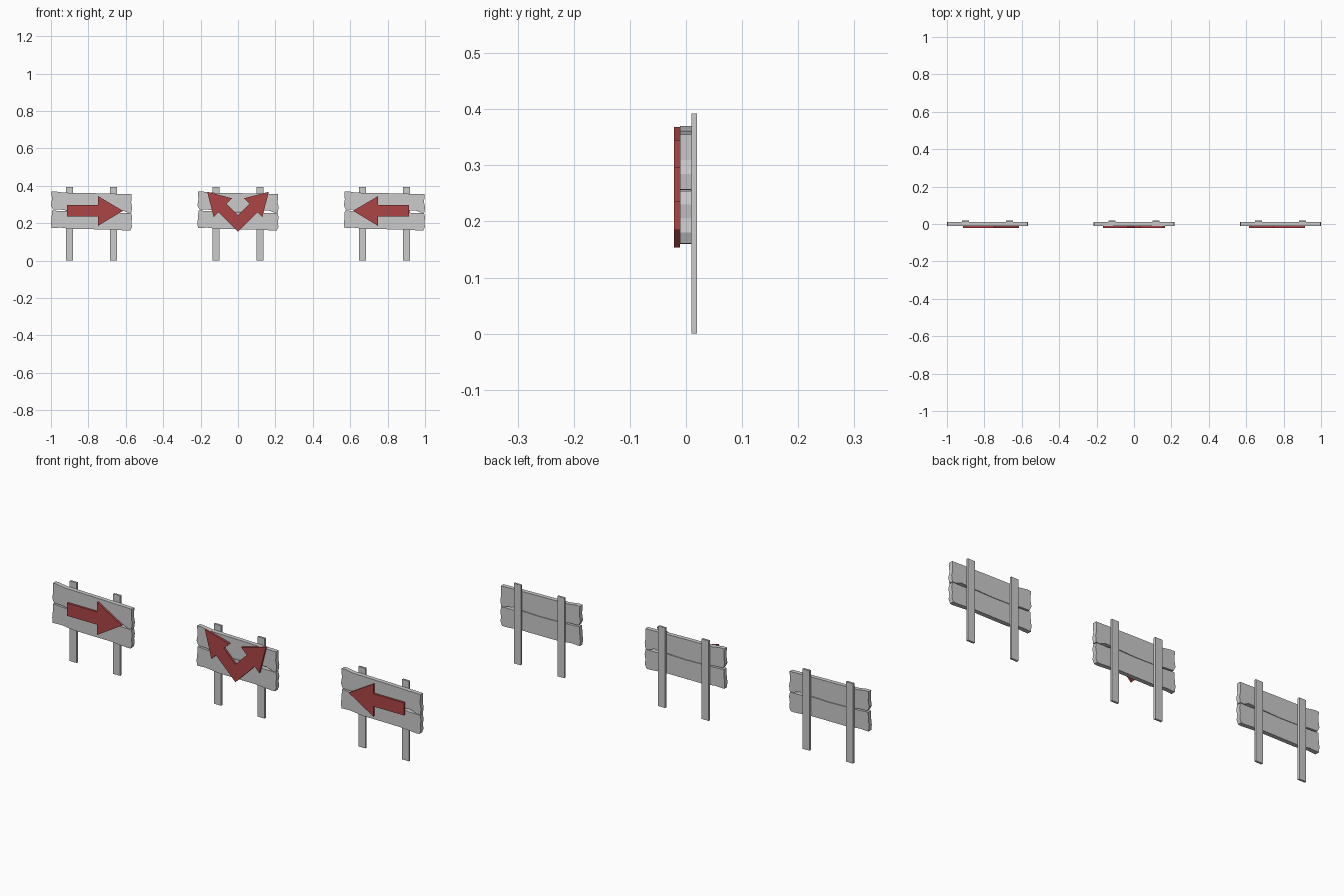
import bpy, bmesh


def plate(name, outline, y0, y1, cx=0.0, mat=None):
    """Extrude an x/z outline from y0 (front) to y1 (back)."""
    bm = bmesh.new()
    face = bm.faces.new([bm.verts.new((x + cx, y0, z)) for x, z in outline])
    ext = bmesh.ops.extrude_face_region(bm, geom=[face])
    verts = [v for v in ext["geom"] if isinstance(v, bmesh.types.BMVert)]
    bmesh.ops.translate(bm, verts=verts, vec=(0, y1 - y0, 0))
    bmesh.ops.recalc_face_normals(bm, faces=bm.faces)
    mesh = bpy.data.meshes.new(name)
    bm.to_mesh(mesh)
    bm.free()
    obj = bpy.data.objects.new(name, mesh)
    bpy.context.collection.objects.link(obj)
    if mat:
        mesh.materials.append(mat)
    return obj


red = bpy.data.materials.new("red_paint")
red.diffuse_color = (0.42, 0.06, 0.06, 1)

# Rough-cut plank outlines
upper = [(-0.214, 0.369), (-0.195, 0.37), (-0.15, 0.363), (0.02, 0.36), (0.214, 0.355),
         (0.212, 0.31), (0.217, 0.285), (0.213, 0.257), (0.195, 0.256), (0.165, 0.268),
         (0, 0.262), (-0.12, 0.265), (-0.16, 0.272), (-0.207, 0.274),
         (-0.217, 0.295), (-0.212, 0.325)]
lower = [(-0.212, 0.268), (-0.15, 0.264), (0, 0.26), (0.1, 0.262), (0.15, 0.254),
         (0.212, 0.254), (0.217, 0.23), (0.213, 0.205), (0.216, 0.18), (0.208, 0.161),
         (0.19, 0.16), (0.1, 0.167), (-0.1, 0.168), (-0.165, 0.176), (-0.214, 0.174),
         (-0.217, 0.2), (-0.213, 0.235)]

# Straight arrow pointing right
arrow = [(-0.131, 0.235), (0.034, 0.235), (0.034, 0.185), (0.168, 0.266),
         (0.034, 0.345), (0.034, 0.297), (-0.131, 0.297)]

# Forked arrow from its mirrored right half
half = [(0.105, 0.258), (0.130, 0.233), (0.165, 0.368), (0.032, 0.333), (0.062, 0.303)]
fork = [(0, 0.154)] + half + [(0, 0.241)] + [(-x, z) for x, z in reversed(half)]

signs = [("left", -0.783, arrow), ("middle", 0.0, fork),
         ("right", 0.783, [(-x, z) for x, z in arrow])]

for side, cx, shape in signs:
    plate(side + "_upper_plank", upper, -0.011, 0.010, cx)
    plate(side + "_lower_plank", lower, -0.011, 0.010, cx)
    plate(side + "_arrow", shape, -0.021, -0.011, cx, red)
    # Two posts behind the planks
    for i, px in enumerate((-0.118, 0.118)):
        post = [(px - 0.019, 0), (px + 0.019, 0), (px + 0.019, 0.392), (px - 0.019, 0.392)]
        plate(f"{side}_post_{i + 1}", post, 0.010, 0.020, cx)
